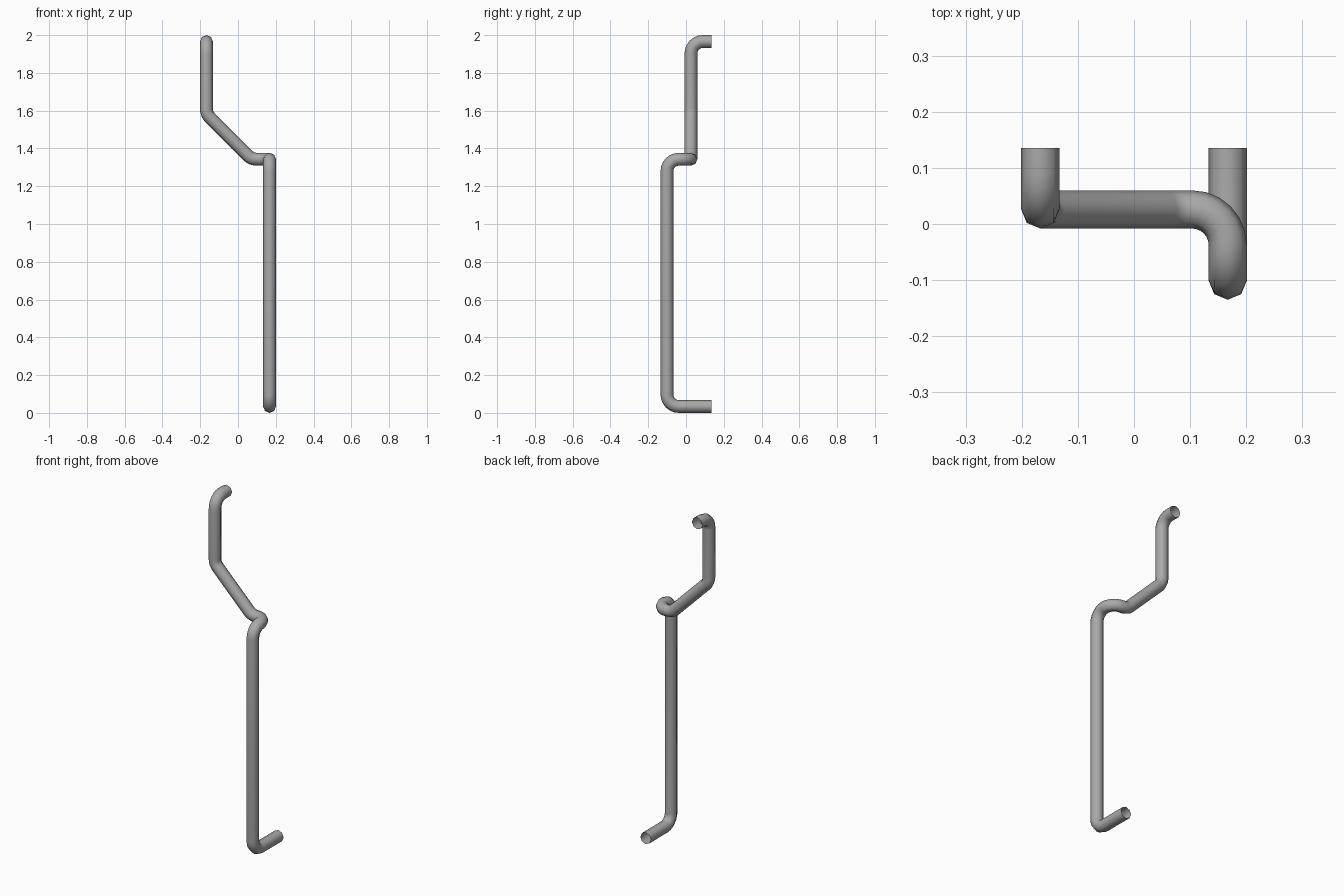
import bpy, bmesh, math
from mathutils import Vector, Quaternion

if "Cube" in bpy.data.objects:
    bpy.data.objects.remove(bpy.data.objects["Cube"])

PIPE_R, BEND_R, SIDES, STEPS = 0.034, 0.0635, 8, 6

# Corner points of the pipe run, bottom outlet to top outlet
corners = [Vector(p) for p in [
    (0.167, 0.135, 0.034), (0.167, -0.101, 0.034), (0.167, -0.101, 1.343),
    (0.167, 0.026, 1.343), (0.072, 0.026, 1.343), (-0.167, 0.026, 1.582),
    (-0.167, 0.026, 1.966), (-0.167, 0.135, 1.966)]]


def rounded_path(pts):
    """Return (position, tangent) pairs with each corner turned into an arc."""
    path = [(pts[0], (pts[1] - pts[0]).normalized())]
    for a, b, c in zip(pts, pts[1:], pts[2:]):
        d1, d2 = (b - a).normalized(), (c - b).normalized()
        angle = d1.angle(d2)
        axis = d1.cross(d2).normalized()
        start = b - d1 * BEND_R * math.tan(angle / 2)
        centre = start + axis.cross(d1) * BEND_R
        for i in range(STEPS + 1):
            q = Quaternion(axis, angle * i / STEPS)
            p = centre + q @ (start - centre)
            # skip the duplicate ring where two bends meet
            if (p - path[-1][0]).length > 0.006:
                path.append((p, q @ d1))
    path.append((pts[-1], (pts[-1] - pts[-2]).normalized()))
    return path


# Sweep an octagon along the path, leaving both ends open
bm = bmesh.new()
normal, last_t, rings = Vector((1, 0, 0)), None, []
for p, t in rounded_path(corners):
    if last_t is not None:
        normal = last_t.rotation_difference(t) @ normal
    last_t = t
    side = t.cross(normal)
    rings.append([bm.verts.new(p + PIPE_R * (
        normal * math.cos(k * math.tau / SIDES) + side * math.sin(k * math.tau / SIDES)))
        for k in range(SIDES)])
for r0, r1 in zip(rings, rings[1:]):
    for k in range(SIDES):
        j = (k + 1) % SIDES
        bm.faces.new((r0[k], r0[j], r1[j], r1[k])).smooth = True

mesh = bpy.data.meshes.new("bent_pipe")
bm.to_mesh(mesh)
bm.free()
pipe = bpy.data.objects.new("bent_pipe", mesh)
bpy.context.collection.objects.link(pipe)

# Dark grey metal
metal = bpy.data.materials.new("dark_metal")
metal.diffuse_color = (0.4, 0.4, 0.4, 1)
metal.use_nodes = True
metal.node_tree.nodes["Principled BSDF"].inputs["Base Color"].default_value = metal.diffuse_color
mesh.materials.append(metal)
